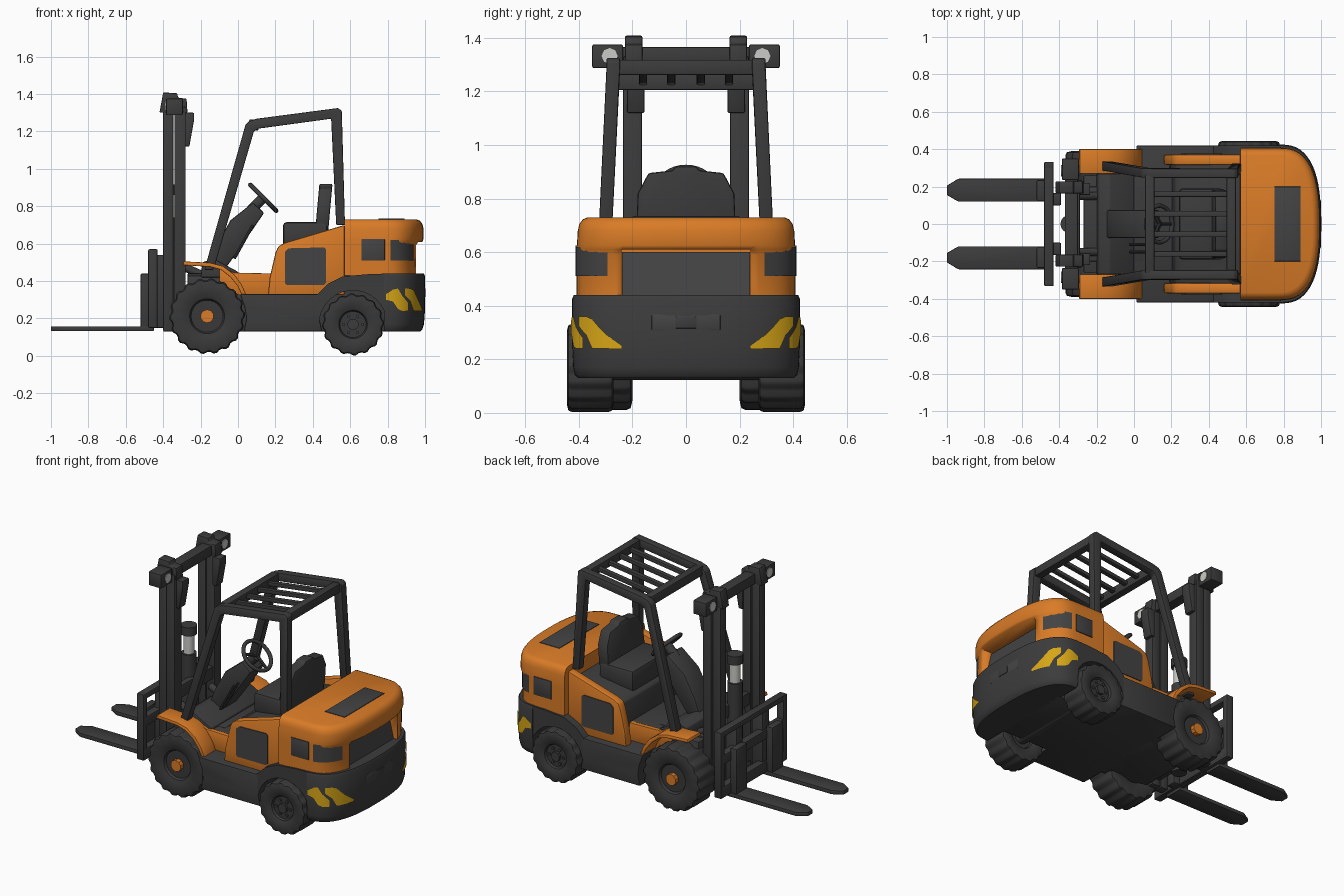
import bpy, bmesh, math
from mathutils import Matrix, Vector

if "Cube" in bpy.data.objects:
    bpy.data.objects.remove(bpy.data.objects["Cube"])


def material(name, rgb):
    m = bpy.data.materials.new(name)
    m.diffuse_color = (*rgb, 1)
    m.use_nodes = True
    m.node_tree.nodes["Principled BSDF"].inputs["Base Color"].default_value = m.diffuse_color
    return m


DARK = material("charcoal", (0.045, 0.045, 0.046))
TYRE = material("tyre rubber", (0.04, 0.04, 0.04))
PANEL = material("panel grey", (0.056, 0.056, 0.058))
ORANGE = material("orange paint", (0.70, 0.20, 0.02))
YELLOW = material("warning yellow", (0.68, 0.38, 0.008))
LIGHT = material("light grey", (0.60, 0.60, 0.58))


def finish(name, bm, mat, bevel=0.0, segs=2):
    bmesh.ops.recalc_face_normals(bm, faces=bm.faces)
    if bevel:
        edges = [e for e in bm.edges if len(e.link_faces) == 2 and e.calc_face_angle(0) > 0.5]
        bmesh.ops.bevel(bm, geom=edges, offset=bevel, segments=segs, profile=0.5,
                        affect='EDGES', clamp_overlap=True)
    me = bpy.data.meshes.new(name)
    bm.to_mesh(me)
    bm.free()
    me.materials.append(mat)
    ob = bpy.data.objects.new(name, me)
    bpy.context.collection.objects.link(ob)
    bpy.ops.object.select_all(action='DESELECT')
    ob.select_set(True)
    bpy.context.view_layer.objects.active = ob
    bpy.ops.object.shade_smooth_by_angle(angle=math.radians(35))
    return ob


def both(a, b):
    """The same span on the left and the right."""
    return [(a, b), (-b, -a)]


def prism(name, pts, spans, mat, bevel=0.0, axis='y', lean=0.0, segs=2):
    """Extrude a profile (xz along y, or xy along z) over each span."""
    bm = bmesh.new()
    for a, b in spans:
        rings = []
        for h in (a, b):
            ring = []
            for u, v in pts:
                if axis == 'y':
                    co = (u, h + math.copysign(lean * (1.3 - v), h), v)
                else:
                    co = (u, v, h)
                ring.append(bm.verts.new(co))
            rings.append(ring)
        n = len(pts)
        bm.faces.new(rings[0])
        bm.faces.new(rings[1][::-1])
        for i in range(n):
            j = (i + 1) % n
            bm.faces.new((rings[0][i], rings[0][j], rings[1][j], rings[1][i]))
    return finish(name, bm, mat, bevel, segs)


def box(name, x, spans, z, mat, bevel=0.006):
    return prism(name, [(x[0], z[0]), (x[1], z[0]), (x[1], z[1]), (x[0], z[1])], spans, mat, bevel)


def rods(name, ends, r, mat, sides=16):
    """Round bars between pairs of points."""
    bm = bmesh.new()
    for p, q in ends:
        p, q = Vector(p), Vector(q)
        d = q - p
        mtx = Matrix.Translation((p + q) / 2) @ d.to_track_quat('Z', 'Y').to_matrix().to_4x4()
        bmesh.ops.create_cone(bm, cap_ends=True, segments=sides, radius1=r, radius2=r,
                              depth=d.length, matrix=mtx)
    return finish(name, bm, mat)


def rear_point(deg, a, b, xc=0.78):
    """Point on the rounded tail outline; 0 degrees is the rear middle."""
    c, s = math.cos(math.radians(deg)), math.sin(math.radians(deg))
    return xc + a * abs(c) ** 0.77, math.copysign(b * abs(s) ** 0.77, s)


def tail(name, x0, a, b, layers, mat):
    """Loft the tail outline through (z, length factor, width factor) layers."""
    bm = bmesh.new()
    rings = []
    for z, f, g in layers:
        pts = [(x0, -b)] + [rear_point(d, a, b) for d in range(-90, 91, 6)] + [(x0, b)]
        rings.append([bm.verts.new((x0 + (x - x0) * f, y * g, z)) for x, y in pts])
    n = len(rings[0])
    for r, s in zip(rings, rings[1:]):
        for i in range(n):
            j = (i + 1) % n
            bm.faces.new((r[i], r[j], s[j], s[i]))
    bm.faces.new(rings[0])
    bm.faces.new(rings[-1])
    return finish(name, bm, mat)


def decal(name, shape, a, b, x0, f, mat):
    """Thin plate wrapped round the tail: shape lists (angle, low z, high z)."""
    bm = bmesh.new()
    for side in (1, -1):
        prev = None
        for (d0, l0, h0), (d1, l1, h1) in zip(shape, shape[1:]):
            for k in range(5):
                t = k / 4
                x, y = rear_point(d0 + (d1 - d0) * t, a + 0.005, b + 0.005)
                x = x0 + (x - x0) * f
                lo, hi = l0 + (l1 - l0) * t, h0 + (h1 - h0) * t
                cur = [bm.verts.new((x, y * side, lo)), bm.verts.new((x, y * side, hi))]
                if prev:
                    q = (prev[0], cur[0], cur[1], prev[1])
                    bm.faces.new(q if side > 0 else q[::-1])
                prev = cur
    bmesh.ops.remove_doubles(bm, verts=bm.verts, dist=1e-5)
    return finish(name, bm, mat)


def wheels(name, x, z, R, y0, y1, lugs):
    """Pair of lugged tyres turned around the y axis."""
    bm = bmesh.new()
    w, mid = (y1 - y0) / 2, (y0 + y1) / 2
    prof = [(-0.7, .0, 0), (-0.7, .42, 0), (-0.85, .46, 0), (-0.97, .6, 0), (-1, .82, 0), (-0.93, .91, 1),
            (-0.75, .945, 1), (0.75, .945, 1), (0.93, .91, 1), (1, .82, 0), (0.97, .6, 0),
            (0.85, .46, 0), (0.7, .42, 0), (0.7, .0, 0)]
    n = lugs * 4
    for side in (1, -1):
        rings = []
        for k in range(n):
            ang = 2 * math.pi * k / n
            up = 1.055 if k % 4 < 2 else 1.0
            rings.append([bm.verts.new((x + R * r * (up if g else 1) * math.cos(ang), side * (mid + w * y),
                                        z + R * r * (up if g else 1) * math.sin(ang))) for y, r, g in prof])
        for k in range(n):
            p, q = rings[k], rings[(k + 1) % n]
            for i in range(len(prof) - 1):
                bm.faces.new((p[i], p[i + 1], q[i + 1], q[i]))
    bmesh.ops.remove_doubles(bm, verts=bm.verts, dist=1e-5)
    bmesh.ops.dissolve_degenerate(bm, edges=bm.edges, dist=1e-5)
    return finish(name, bm, TYRE)


# wheels, hubs and axles
wheels("front_tyres", -0.165, 0.212, 0.203, 0.20, 0.39, 18)
wheels("rear_tyres", 0.615, 0.168, 0.166, 0.27, 0.445, 16)
rods("front_hubs", [((-0.165, s * 0.30, 0.212), (-0.165, s * 0.39, 0.212)) for s in (1, -1)], 0.036, ORANGE, 10)
rods("rear_hubs", [((0.615, s * 0.30, 0.168), (0.615, s * 0.435, 0.168)) for s in (1, -1)], 0.03, DARK, 10)
rods("rear_rim_bolts", [((0.615 + .05 * math.cos(a), s * 0.30, 0.168 + .05 * math.sin(a)),
                         (0.615 + .05 * math.cos(a), s * 0.427, 0.168 + .05 * math.sin(a)))
                        for s in (1, -1) for a in [i * math.pi / 3 for i in range(6)]], 0.009, PANEL, 6)
rods("axles", [((-0.165, -0.3, 0.212), (-0.165, 0.3, 0.212)), ((0.615, -0.35, 0.168), (0.615, 0.35, 0.168))],
     0.045, DARK)

# chassis, floor and rear mudguards
prism("chassis", [(.03, .13), (.45, .13), (.435, .2), (.445, .33), (.01, .33), (.035, .26), (.045, .2)],
      [(-.42, .42)], DARK, 0.008)
box("chassis_core", (-.27, .80), [(-.26, .26)], (.13, .43), DARK)
box("front_frame", (-.27, .05), [(-.20, .20)], (.13, .44), DARK)
arch = [(.615 + .182 * math.cos(math.radians(d)), .168 + .182 * math.sin(math.radians(d))) for d in range(0, 181, 12)]
prism("rear_mudguards", [(.425, .33), (.48, .385), (.56, .425), (.70, .437), (.80, .44)] + arch,
      both(.25, .42), DARK)

# counterweight: dark base, orange hood with rear recess
tail("counterweight_base", .78, .22, .425,
     [(.13, .88, .95), (.14, .93, .975), (.17, .975, .99), (.25, 1, 1), (.425, 1, 1), (.44, .97, .985)], DARK)
hood = tail("engine_hood", .57, .212, .408,
            [(.43, .955, 1), (.59, .955, 1), (.61, .985, 1), (.625, 1, .998), (.68, 1, .99), (.705, .985, .975),
             (.722, .955, .945), (.73, .91, .90)], ORANGE)
cutter = box("recess_cutter", (.88, 1.2), [(-.24, .24)], (.40, .61), DARK, 0)
mod = hood.modifiers.new("recess", 'BOOLEAN')
mod.operation, mod.object, mod.solver = 'DIFFERENCE', cutter, 'EXACT'
bpy.ops.object.select_all(action='DESELECT')
bpy.context.view_layer.objects.active = hood
hood.select_set(True)
bpy.ops.object.modifier_apply(modifier="recess")
bpy.data.objects.remove(cutter)
prism("rear_grille", [(.80, .43), (.93, .43), (.89, .60), (.80, .60)], [(-.238, .238)], PANEL)
box("hood_top_panel", (.75, .89), [(-.2, .2)], (.725, .734), PANEL, 0.003)
box("hood_side_windows", (.66, .785), both(.40, .413), (.51, .625), PANEL, 0.003)
decal("hood_corner_windows", [(40, .51, .62), (82, .51, .62)], .212, .408, .57, .955, PANEL)
decal("rear_warning_stripes", [(28, .238, .25), (40, .24, .30), (50, .24, .35), (56, .29, .36), (66, .325, .36)],
      .22, .425, .78, 1, YELLOW)
decal("side_warning_stripes", [(60, .24, .28), (70, .24, .32), (76, .25, .36), (82, .29, .355), (89, .30, .33)],
      .22, .425, .78, 1, YELLOW)
box("tow_plate", (.96, 1.0), [(-.13, .13)], (.305, .37), PANEL, 0.008)
box("tow_pin", (.98, 1.003), [(-.04, .04)], (.315, .36), DARK, 0.004)

# orange side panels and front mudguards
prism("side_panels", [(.16, .325), (.17, .42), (.20, .55), (.215, .585), (.25, .605), (.57, .70), (.57, .325)],
      both(.315, .372), ORANGE, 0.01)
prism("side_panel_windows", [(.25, .39), (.26, .38), (.46, .38), (.47, .39), (.47, .57), (.46, .58), (.27, .575),
                             (.25, .555)], both(.368, .377), PANEL)
prism("front_mudguards", [(-.295, .485), (-.29, .505), (-.15, .498), (-.08, .48), (-.02, .435), (.02, .38), (.045, .325),
                          (.02, .325), (-.0, .37), (-.04, .42), (-.09, .46), (-.15, .476)], both(.27, .40), ORANGE, 0.004)
prism("step_walls", [(-.10, .40), (-.10, .475), (-.02, .445), (.20, .44), (.20, .325), (0, .325)],
      both(.255, .285), ORANGE, 0.004)

# cab floor, cowl and seat deck
box("cab_floor", (-.2, .22), [(-.257, .257)], (.40, .437), DARK)
prism("cowl", [(-.20, .42), (-.19, .50), (-.13, .52), (0, .45), (0, .42)], [(-.27, .27)], DARK, 0.006)
prism("seat_deck", [(.19, .33), (.22, .57), (.26, .595), (.57, .64), (.57, .33)], [(-.318, .318)], DARK, 0.008)
box("seat_cushion", (.24, .48), [(-.19, .19)], (.58, .715), DARK, 0.02)
back = [(-.16, .64), (-.185, .70), (-.18, .82), (-.14, .895), (-.05, .905), (-.04, .92),
        (.04, .92), (.05, .905), (.14, .895), (.18, .82), (.185, .70), (.16, .64)]
seat = prism("seat_back", back, [(-.035, .035)], DARK, 0.014)
for v in seat.data.vertices:  # turn the profile to face forward and lean it
    a, t, z = v.co
    v.co = (.445 + t + (z - .64) * .09, a, z)
seat.data.flip_normals()

# steering column, wheel and levers
prism("steering_column", [(-.17, .45), (-.08, .45), (0, .56), (.14, .765), (.08, .82), (-.04, .725), (-.11, .60)],
      [(-.075, .075)], DARK, 0.01)
rods("steering_shaft", [((.07, 0, .78), (.13, 0, .84))], 0.028, DARK)
c = Vector((.135, 0, .845))
bpy.ops.mesh.primitive_torus_add(location=c, rotation=(0, math.pi / 4, 0), major_radius=.098, minor_radius=.012,
                                 major_segments=28, minor_segments=8)
rim = bpy.context.object
rim.name = "steering_wheel"
rim.data.materials.append(DARK)
bpy.ops.object.shade_smooth_by_angle(angle=math.radians(60))
rods("steering_spokes", [(c, c + .095 * Vector((.707 * math.cos(a), math.sin(a), -.707 * math.cos(a))))
                         for a in (0, 2.1, 4.2)], 0.009, DARK, 8)
rods("levers", [((-.02, -y, .52), (.08, -y, .70)) for y in (.11, .15)], 0.008, DARK, 8)

# overhead guard
prism("guard_frame", [(-.18, .46), (.04, 1.235), (.06, 1.255), (.10, 1.268), (.535, 1.325), (.555, 1.31), (.572, .70),
                      (.525, .70), (.498, 1.268), (.11, 1.215), (.085, 1.20), (-.13, .46)],
      both(.245, .295), DARK, 0.005, lean=.05)
box("guard_front_bar", (.06, .11), [(-.26, .26)], (1.205, 1.265), DARK)
box("guard_rear_bar", (.495, .545), [(-.26, .26)], (1.262, 1.318), DARK)
prism("guard_slats", [(.09, 1.222), (.52, 1.28), (.52, 1.305), (.09, 1.247)],
      both(.04, .07) + both(.145, .175), DARK, 0.004)

# mast
box("mast_outer_rails", (-.34, -.28), both(.165, .235), (.13, 1.33), DARK)
box("mast_inner_rails", (-.40, -.345), both(.165, .225), (.13, 1.35), DARK)
prism("mast_caps", [(-.42, 1.30), (-.27, 1.30), (-.275, 1.375), (-.32, 1.38), (-.325, 1.405), (-.40, 1.408)],
      both(.163, .228), DARK, 0.006)
box("mast_top_bar", (-.37, -.30), [(-.30, .30)], (1.30, 1.365), DARK)
box("mast_cross_bars", (-.34, -.29), [(-.2, .2)], (.17, .27), DARK)
box("mast_middle_bar", (-.33, -.29), [(-.2, .2)], (.52, .60), DARK)
prism("mast_brackets", [(-.29, 1.30), (-.235, 1.30), (-.235, 1.26), (-.26, 1.12), (-.29, 1.12)], both(.155, .22), DARK, 0.005)
box("lamp_housings", (-.385, -.295), both(.235, .35), (1.287, 1.375), DARK)
rods("lamps", [((-.389, s * .285, 1.332), (-.291, s * .285, 1.332)) for s in (1, -1)], 0.03, LIGHT, 8)
rods("lift_cylinder", [((-.345, 0, .15), (-.345, 0, .74))], 0.045, DARK)
rods("lift_piston", [((-.345, 0, .73), (-.345, 0, .87))], 0.033, LIGHT)
rods("lift_head", [((-.345, 0, .86), (-.345, 0, .915))], 0.048, DARK)
rods("tilt_cylinders", [((-.30, s * .15, .48), (-.12, s * .15, .40)) for s in (1, -1)], 0.022, DARK)

# carriage and forks
box("carriage_posts", (-.48, -.43), both(.295, .332), (.15, .57), DARK)
box("carriage_top_rail", (-.48, -.43), [(-.33, .33)], (.535, .57), DARK)
box("carriage_upper_bar", (-.48, -.43), [(-.33, .33)], (.36, .42), DARK)
box("carriage_lower_bar", (-.48, -.43), [(-.33, .33)], (.15, .22), DARK)
box("carriage_brackets", (-.47, -.39), both(.10, .165), (.15, .54), DARK)
box("fork_uprights", (-.52, -.475), both(.125, .235), (.135, .44), DARK)
for s in (1, -1):
    prism("fork_left" if s > 0 else "fork_right",
          [(-1, s * .155), (-1, s * .205), (-.94, s * .242), (-.45, s * .242), (-.45, s * .12), (-.94, s * .12)],
          [(.132, .158)], DARK, 0.005, axis='z')
